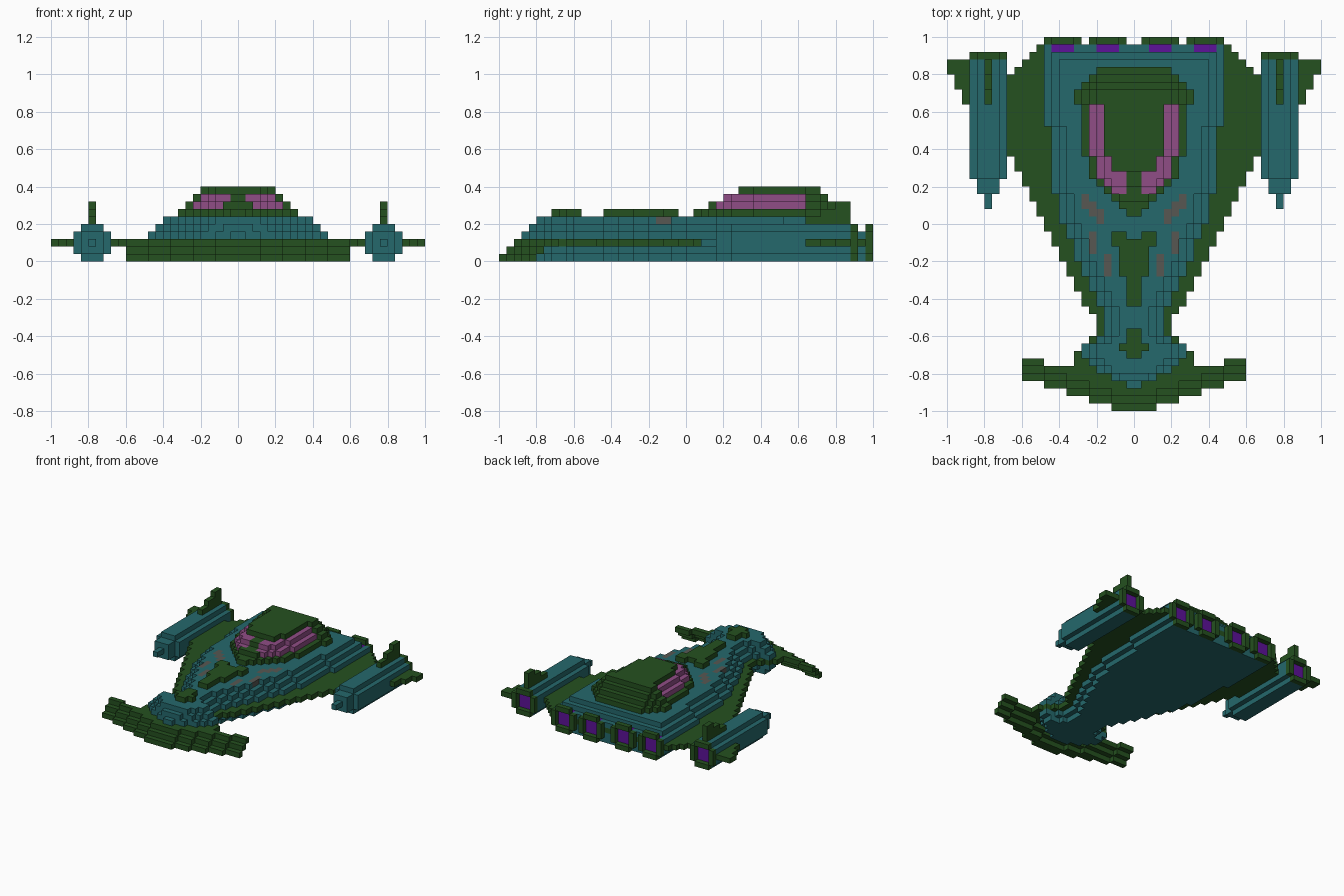
import bpy, bmesh

if "Cube" in bpy.data.objects:
    bpy.data.objects.remove(bpy.data.objects["Cube"], do_unlink=True)

U = 0.04            # block size
used = {}           # every occupied block -> part name
parts = {}          # part name -> (material, blocks)


def material(name, rgb):
    m = bpy.data.materials.new(name)
    m.use_nodes = True
    m.diffuse_color = (*rgb, 1)
    bsdf = m.node_tree.nodes["Principled BSDF"]
    bsdf.inputs["Base Color"].default_value = (*rgb, 1)
    bsdf.inputs["Roughness"].default_value = 0.8
    return m


GREEN = material("dark green", (0.018, 0.082, 0.014))
TEAL = material("teal", (0.018, 0.14, 0.15))
PINK = material("window pink", (0.28, 0.075, 0.24))
GREY = material("marking grey", (0.095, 0.095, 0.085))
PURPLE = material("engine purple", (0.11, 0.006, 0.32))


def add(name, mat, cells, mirror=False):
    """Claim free blocks for a part; earlier parts keep theirs."""
    blocks = parts.setdefault(name, (mat, set()))[1]
    cells = list(cells)
    if mirror:
        cells += [(-1 - x, y, z) for x, y, z in cells]
    for c in cells:
        if c not in used:
            used[c] = name
            blocks.add(c)


def box(x0, x1, y0, y1, z0, z1):
    return [(x, y, z) for x in range(x0, x1) for y in range(y0, y1) for z in range(z0, z1)]


def half_width(steps, row):
    """Half width from a stepped outline of (first row, half width)."""
    w = 0
    for start, h in steps:
        if row >= start:
            w = h
    return w


def slab(steps, y0, y1, z, inset=0):
    return [(x, y, z) for y in range(y0, y1)
            for h in [half_width(steps, y) - inset] for x in range(-h, h)]


def disc(x0, y0, y1):
    """5 x 5 section without its corners."""
    return [c for c in box(x0, x0 + 5, y0, y1, 0, 5)
            if not (c[0] in (x0, x0 + 4) and c[2] in (0, 4))]


def ring(x0, y):
    return [c for c in disc(x0, y, y + 1)
            if not (x0 < c[0] < x0 + 4 and 0 < c[2] < 4)]


# Recessed engine exhausts and their rings
for x0 in (1, 7):
    add("hull_exhaust_glow", PURPLE, box(x0 + 1, x0 + 4, 48, 49, 1, 4), True)
    add("hull_exhaust_rings", GREEN, ring(x0, 49), True)
add("pod_exhaust_glow", PURPLE, box(18, 21, 46, 47, 1, 4), True)
add("pod_exhaust_rings", GREEN, ring(17, 47), True)

# Flush deck markings
for x, y0, y1 in ((6, 27, 29), (5, 26, 28), (4, 25, 27), (5, 21, 24), (3, 18, 21)):
    add("deck_markings", GREY, box(x, x + 1, y0, y1, 5, 6), True)

# Swept bow wing, each layer set back by one block
for i in range(5):
    for z in range(3):
        depth = 2 if i < 3 and z < 2 else 1
        add("bow_wing", GREEN, box(3 * i, 3 * i + 3, i + z, i + z + depth, z, z + 1), True)

# Wide green flange around the hull
flange = [(3, 3), (4, 6), (5, 9), (6, 8), (8, 7), (9, 6), (10, 5), (13, 6)]
flange += [(14 + 2 * n, 7 + n) for n in range(10)]
flange += [(34, 17), (45, 16), (46, 15), (47, 14), (48, 13)]
add("hull_flange", GREEN, slab(flange, 3, 49, 2))

# Teal hull: stepped deck above the flange, keel below it
hull = [(3, 1), (4, 3), (5, 5), (6, 6), (7, 7), (9, 5), (10, 4), (14, 5), (16, 6),
        (18, 7), (20, 8), (23, 9), (25, 10), (29, 11), (38, 12)]
for s in range(3):
    add("upper_hull", TEAL, slab(hull, 3 + s, 49 - s, 3 + s, s))
add("keel", TEAL, slab(hull, 3, 49, 1))
add("keel", TEAL, slab(hull, 3, 49, 0, 1))

# Cockpit dome with wraparound windows
dome = [(26, 1), (27, 2), (28, 3), (29, 4), (30, 5), (31, 6), (34, 7), (41, 8),
        (43, 7), (44, 6), (45, 5)]
for s in range(4):
    layer = slab(dome, 26 + 2 * s, 46 - s, 6 + s, s)
    if s in (1, 2):
        add("cockpit_windows", PINK,
            [c for c in layer if 29 <= c[1] < 41 and c[0] not in (-1, 0)])
    add("cockpit_dome", GREEN, layer)

# Raised deck ornaments
add("nose_crest", GREEN, box(-1, 1, 7, 11, 6, 7) + box(-2, 2, 8, 9, 6, 7))
add("deck_crest", GREEN, box(-1, 1, 14, 23, 6, 7) + box(-2, 2, 18, 23, 6, 7))
add("deck_crest", GREEN, box(1, 3, 22, 24, 6, 7), True)

# Side pods with stepped noses
add("engine_pods", TEAL, disc(17, 31, 47) + box(18, 21, 29, 31, 1, 4)
    + box(19, 20, 27, 29, 2, 3), True)

# Pod winglets and upright fins, both stepping up toward the rear
for n in range(3):
    add("pod_winglets", GREEN, box(22 + n, 23 + n, 41 + 2 * n, 47, 2, 3), True)
    add("pod_fins", GREEN, box(19, 20, 41 + 2 * n, 47, 5 + n, 6 + n), True)

# Turn each part's exposed block sides into a clean mesh
for name, (mat, blocks) in parts.items():
    bm = bmesh.new()
    for cell in sorted(blocks):
        for axis in range(3):
            for side in (0, 1):
                near = list(cell)
                near[axis] += 2 * side - 1
                if tuple(near) in used:
                    continue
                a, b = (axis + 1) % 3, (axis + 2) % 3
                corners = []
                for da, db in ((0, 0), (1, 0), (1, 1), (0, 1)):
                    p = list(cell)
                    p[axis] += side
                    p[a] += da
                    p[b] += db
                    corners.append(bm.verts.new((p[0] * U, p[1] * U - 1, p[2] * U)))
                bm.faces.new(corners if side else corners[::-1])
    bmesh.ops.remove_doubles(bm, verts=bm.verts, dist=0.001)
    bmesh.ops.dissolve_limit(bm, angle_limit=0.01, verts=bm.verts, edges=bm.edges)
    mesh = bpy.data.meshes.new(name)
    bm.to_mesh(mesh)
    bm.free()
    mesh.materials.append(mat)
    bpy.context.scene.collection.objects.link(bpy.data.objects.new(name, mesh))
